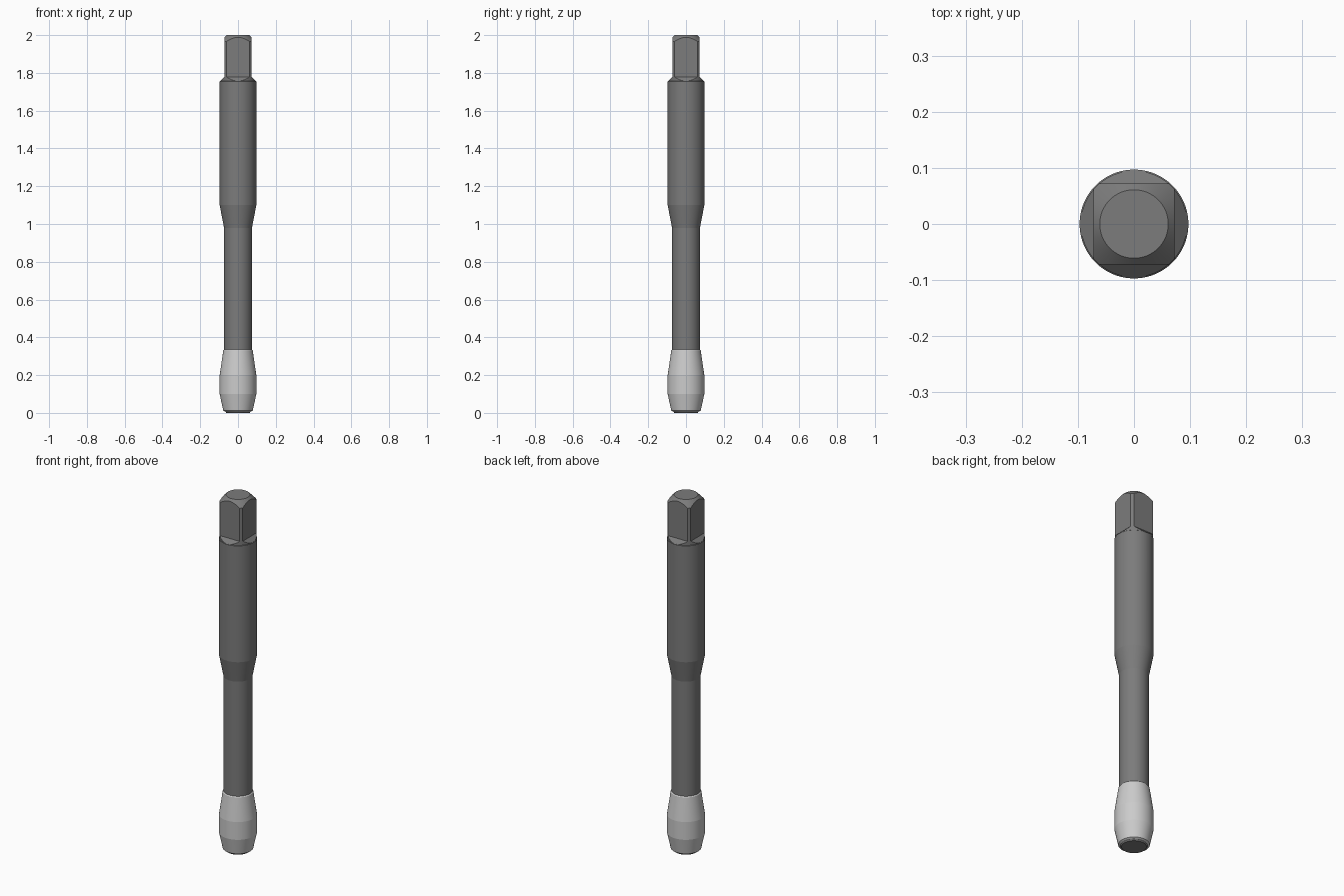
import bpy, bmesh, math

if "Cube" in bpy.data.objects:
    bpy.data.objects.remove(bpy.data.objects["Cube"])

SEG = 96

def material(name, v):
    m = bpy.data.materials.new(name)
    m.diffuse_color = (v, v, v, 1)
    m.use_nodes = True
    m.node_tree.nodes["Principled BSDF"].inputs["Base Color"].default_value = m.diffuse_color
    return m

def loft(name, rows, mat=None):
    """Skin closed rings of points and cap both ends."""
    bm = bmesh.new()
    rings = [[bm.verts.new(p) for p in row] for row in rows]
    n = len(rings[0])
    for a, b in zip(rings, rings[1:]):
        for i in range(n):
            j = (i + 1) % n
            bm.faces.new((a[i], a[j], b[j], b[i]))
    bm.faces.new(rings[0][::-1])
    bm.faces.new(rings[-1])
    mesh = bpy.data.meshes.new(name)
    bm.to_mesh(mesh)
    bm.free()
    ob = bpy.data.objects.new(name, mesh)
    bpy.context.collection.objects.link(ob)
    if mat:
        mesh.materials.append(mat)
    return ob

def ring(r, z, n=SEG, turn=0.0):
    return [(r * math.cos(turn + math.tau * i / n),
             r * math.sin(turn + math.tau * i / n), z) for i in range(n)]

def smooth(ob):
    bpy.ops.object.select_all(action='DESELECT')
    bpy.context.view_layer.objects.active = ob
    ob.select_set(True)
    bpy.ops.object.shade_smooth_by_angle(angle=math.radians(8))

dark = material("dark_steel", 0.2)
light = material("light_steel", 0.6)

# Shank with neck, taper, grip and the round blank of the drive end
shank = loft("shank", [ring(r, z) for r, z in [
    (0.062, 0), (0.07, 0.01), (0.074, 0.03), (0.074, 0.98), (0.097, 1.10),
    (0.097, 1.755), (0.095, 1.757), (0.095, 1.966), (0.061, 2.0)]], dark)

# Square drive: keep only what lies inside a square bar with a flared foot
cutter = loft("square_drive_cutter", [
    ring(h * math.sqrt(2), z, 4, math.pi / 4)
    for h, z in [(0.2, -0.1), (0.2, 1.652), (0.0725, 1.7795), (0.0725, 2.1)]])
cutter.hide_render = True
cutter.hide_viewport = False
mod = shank.modifiers.new("square_drive", 'BOOLEAN')
mod.operation = 'INTERSECT'
mod.solver = 'EXACT'
mod.object = cutter
bpy.context.view_layer.objects.active = shank
bpy.ops.object.modifier_apply(modifier=mod.name)
bpy.data.objects.remove(cutter, do_unlink=True)
smooth(shank)

# Cutting head: lead chamfer, full diameter band and back taper
head = loft("cutting_head", [ring(r, z) for r, z in [
    (0.069, 0.007), (0.078, 0.012), (0.097, 0.10), (0.097, 0.20),
    (0.078, 0.33), (0.0735, 0.335)]], light)
smooth(head)
